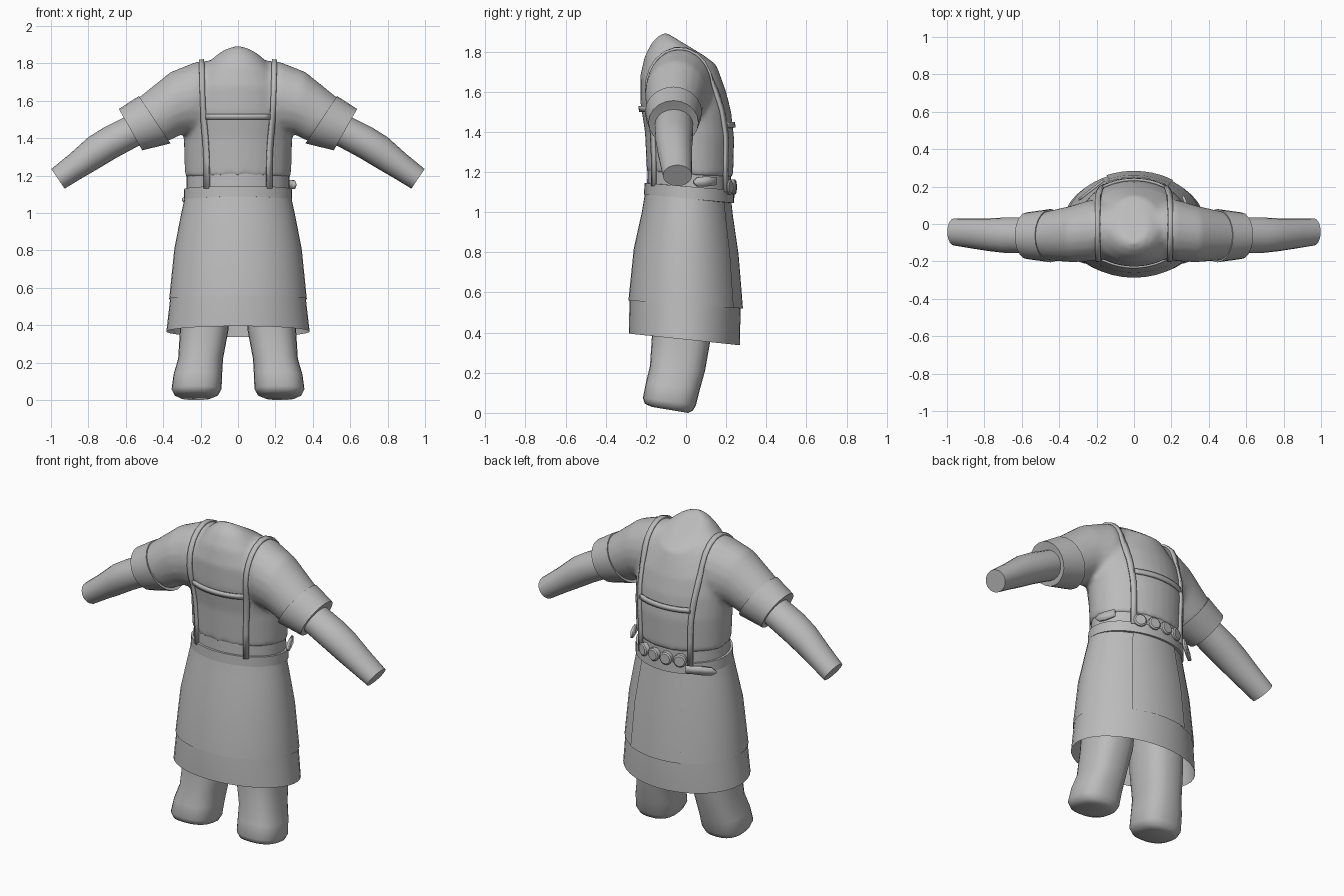
import bpy, bmesh, math
from mathutils import Vector
from mathutils.bvhtree import BVHTree

if "Cube" in bpy.data.objects:
    bpy.data.objects.remove(bpy.data.objects["Cube"])

grey = bpy.data.materials.new("plain grey")
grey.diffuse_color = (0.5, 0.5, 0.5, 1)
grey.use_nodes = True
grey.node_tree.nodes["Principled BSDF"].inputs["Base Color"].default_value = grey.diffuse_color


def finish(bm, name, angle=40):
    bmesh.ops.recalc_face_normals(bm, faces=bm.faces)
    me = bpy.data.meshes.new(name)
    bm.to_mesh(me)
    bm.free()
    me.materials.append(grey)
    ob = bpy.data.objects.new(name, me)
    bpy.context.collection.objects.link(ob)
    bpy.ops.object.select_all(action='DESELECT')
    ob.select_set(True)
    bpy.context.view_layer.objects.active = ob
    bpy.ops.object.shade_smooth_by_angle(angle=math.radians(angle))
    return ob


def oval(c, u, v, n=32, a0=0.0, a1=360.0, p=1.0):
    # ring around c spanned by half axes u and v; p < 1 makes it boxier
    full = a1 - a0 >= 360
    pts = []
    for i in range(n):
        a = math.radians(a0 + (a1 - a0) * i / (n if full else n - 1))
        k, s = math.cos(a), math.sin(a)
        pts.append(Vector(c) + Vector(u) * math.copysign(abs(k) ** p, k)
                   + Vector(v) * math.copysign(abs(s) ** p, s))
    return pts


def level(x0, x1, y0, y1, zf, zb, **kw):
    # roughly horizontal ring, front height zf and back height zb
    return oval(((x0 + x1) / 2, (y0 + y1) / 2, (zf + zb) / 2), ((x1 - x0) / 2, 0, 0),
                (0, (y1 - y0) / 2, (zb - zf) / 2), **kw)


def limb(s, tx, tz, bx, bz, y0, y1, n=20):
    # ring across an arm from its top point to its bottom point
    return oval((s * (tx + bx) / 2, (y0 + y1) / 2, (tz + bz) / 2),
                (s * (tx - bx) / 2, 0, (tz - bz) / 2), (0, (y1 - y0) / 2, 0), n=n)


def loft(bm, rings, closed=True, caps=True, loop=False):
    rows = [[bm.verts.new(p) for p in r] for r in rings]
    n = len(rows[0])
    pairs = list(zip(rows, rows[1:])) + ([(rows[-1], rows[0])] if loop else [])
    for a, b in pairs:
        for i in range(n if closed else n - 1):
            j = (i + 1) % n
            bm.faces.new((a[i], a[j], b[j], b[i]))
    if caps and closed and not loop:
        bm.faces.new(rows[0])
        bm.faces.new(rows[-1])


def part(name, rings, angle=40, **kw):
    bm = bmesh.new()
    loft(bm, rings, **kw)
    return finish(bm, name, angle)


# Shirt: torso and short sleeves fused into one skin
bm = bmesh.new()
torso = [(.283, -.195, .235, 1.20, 1.17), (.29, -.205, .24, 1.4, 1.37),
         (.295, -.228, .225, 1.55, 1.5), (.28, -.228, .2, 1.68, 1.6),
         (.22, -.205, .175, 1.78, 1.67), (.17, -.17, .16, 1.845, 1.71),
         (.135, -.135, .15, 1.88, 1.735), (.08, -.1, .09, 1.895, 1.78)]
loft(bm, [level(-w, w, a, b, f, k) for w, a, b, f, k in torso])
sleeve = [(.10, 1.82, .10, 1.4, -.17, .12), (.22, 1.81, .24, 1.42, -.2, .13),
          (.36, 1.755, .30, 1.42, -.205, .1), (.54, 1.61, .37, 1.385, -.195, .07),
          (.58, 1.57, .45, 1.375, -.175, .05)]
for s in (-1, 1):
    loft(bm, [limb(s, *r) for r in sleeve])
shirt = finish(bm, "shirt")
rm = shirt.modifiers.new("fuse", 'REMESH')
rm.mode, rm.voxel_size, rm.use_smooth_shade = 'VOXEL', 0.015, True
sm = shirt.modifiers.new("soften", 'SMOOTH')
sm.factor, sm.iterations = 0.5, 5
bpy.context.view_layer.update()
skin = BVHTree.FromObject(shirt, bpy.context.evaluated_depsgraph_get())

# Forearms and rolled cuffs
forearm = [(.52, 1.56, .46, 1.39, -.15, .03), (.61, 1.51, .52, 1.365, -.155, .035),
           (.72, 1.455, .65, 1.295, -.155, .035), (.80, 1.405, .75, 1.235, -.145, .03),
           (.90, 1.315, .845, 1.18, -.13, .03), (.998, 1.235, .927, 1.13, -.115, .03)]
cuff = [(.51, 1.59, .40, 1.41, -.16, .04), (.53, 1.625, .36, 1.372, -.205, .08),
        (.637, 1.556, .512, 1.335, -.187, .062), (.605, 1.51, .53, 1.37, -.15, .03)]
for s, side in ((-1, "left"), (1, "right")):
    part(side + "_forearm", [limb(s, *r) for r in forearm])
    part(side + "_cuff", [limb(s, *r) for r in cuff], angle=30)

# Legs with rounded stumps for feet
legs = [(.04, .24, -.12, .14, 1.0, 1.0), (.04, .30, -.16, .14, .6, .6),
        (.05, .31, -.17, .125, .38, .38), (.08, .32, -.18, .095, .23, .21),
        (.085, .345, -.2, .07, .15, .12), (.088, .355, -.215, .05, .075, .04),
        (.105, .34, -.205, .035, .045, .012), (.14, .31, -.17, .01, .03, 0)]
for s, side in ((-1, "left"), (1, "right")):
    rings = [level(s * a, s * b, *r, n=24, p=.8) for a, b, *r in legs]
    part(side + "_leg", rings, angle=50)

# Skirt, overskirt and back panel
SKIRT = [(.275, -.195, .21, 1.12, 1.09), (.30, -.215, .222, 1.0, .98),
         (.336, -.255, .25, .82, .79), (.363, -.282, .272, .56, .52),
         (.383, -.284, .268, .395, .337)]


def skirt_rings(rows, off, **kw):
    return [level(-w - off, w + off, a - off, b + off, f, k, **kw) for w, a, b, f, k in rows]


part("skirt", skirt_rings(SKIRT, 0, n=40), caps=False)
part("overskirt", skirt_rings(SKIRT[:4], .005, n=40), caps=False)
part("back_panel", skirt_rings(SKIRT[:4], .012, n=10, a0=56, a1=113), closed=False)

# Waistband and belt
part("waistband", [level(-.274, .274, -.192, .225, 1.21, 1.18),
                   level(-.276, .276, -.195, .225, 1.08, 1.05)], caps=False)
belt = [(.27, -.185, .215, 1.145, 1.11), (.288, -.207, .238, 1.145, 1.11),
        (.29, -.209, .24, 1.088, 1.045), (.27, -.185, .215, 1.088, 1.045)]
part("belt", [level(-w, w, *r, n=40) for w, *r in belt], angle=30, loop=True)


# Straps laid on the shirt, running over the shoulders from waist to waist
def ribbon(name, rows):
    ob = part(name, rows, closed=False)
    so = ob.modifiers.new("thickness", 'SOLIDIFY')
    so.thickness, so.offset = 0.014, 0
    return ob


def hit(c, d, lift=.007):
    p = skin.ray_cast(c + d, -d)[0]
    return p + d * lift if p else None


for s, side in ((-1, "left"), (1, "right")):
    rows = []
    for i in range(33):
        th = math.radians(-46 + 272 * i / 32)
        x = .168 + .027 * max(0, math.sin(th) + .7) / 1.7
        d = Vector((0, -math.cos(th), math.sin(th)))
        row = [hit(Vector((s * (x + e), 0, 1.45)), d) for e in (-.014, .014)]
        if all(row):
            rows.append(row)
    drop = lambda r, z: [Vector((p.x, p.y, z)) for p in r]
    rows = [drop(rows[0], 1.13)] + rows + [drop(rows[-1], 1.1)]
    ribbon(side + "_strap", rows)

# Cross straps on chest and back
for name, dy, z in (("chest_strap", -1, 1.515), ("back_strap", 1, 1.435)):
    rows = []
    for i in range(13):
        x = -.17 + .34 * i / 12
        row = [hit(Vector((x, 0, z + e)), Vector((0, dy, 0))) for e in (-.014, .014)]
        if all(row):
            rows.append(row)
    ribbon(name, rows)

# Row of round discs across the back of the belt
for i in range(4):
    x = .135 - .083 * i
    y = .016 + .222 * math.sqrt(1 - (x / .29) ** 2)
    nrm = Vector((x / .084, (y - .016) / .05, 0)).normalized()
    t = Vector((-nrm.y, nrm.x, 0))
    c = Vector((x, y, 1.125))
    rings = [oval(c + nrm * o, t * r, (0, 0, r), n=14)
             for o, r in ((-.02, .038), (.008, .038), (.014, .03))]
    part("belt_disc_%d" % (i + 1), rings, angle=30)

# Loose pointed belt tails at both hips
for name, a, b, z, dz in (("right_belt_tail", (.262, .15), (.305, .04), 1.155, -.005),
                          ("left_belt_tail", (-.16, .235), (-.295, .13), 1.09, -.02)):
    rows = []
    for t, h in ((0, .02), (.5, .025), (.85, .022), (1, .006)):
        x, y = (a[k] + (b[k] - a[k]) * t for k in (0, 1))
        rows.append([Vector((x, y, z + dz * t - h)), Vector((x, y, z + dz * t + h))])
    ribbon(name, rows)
